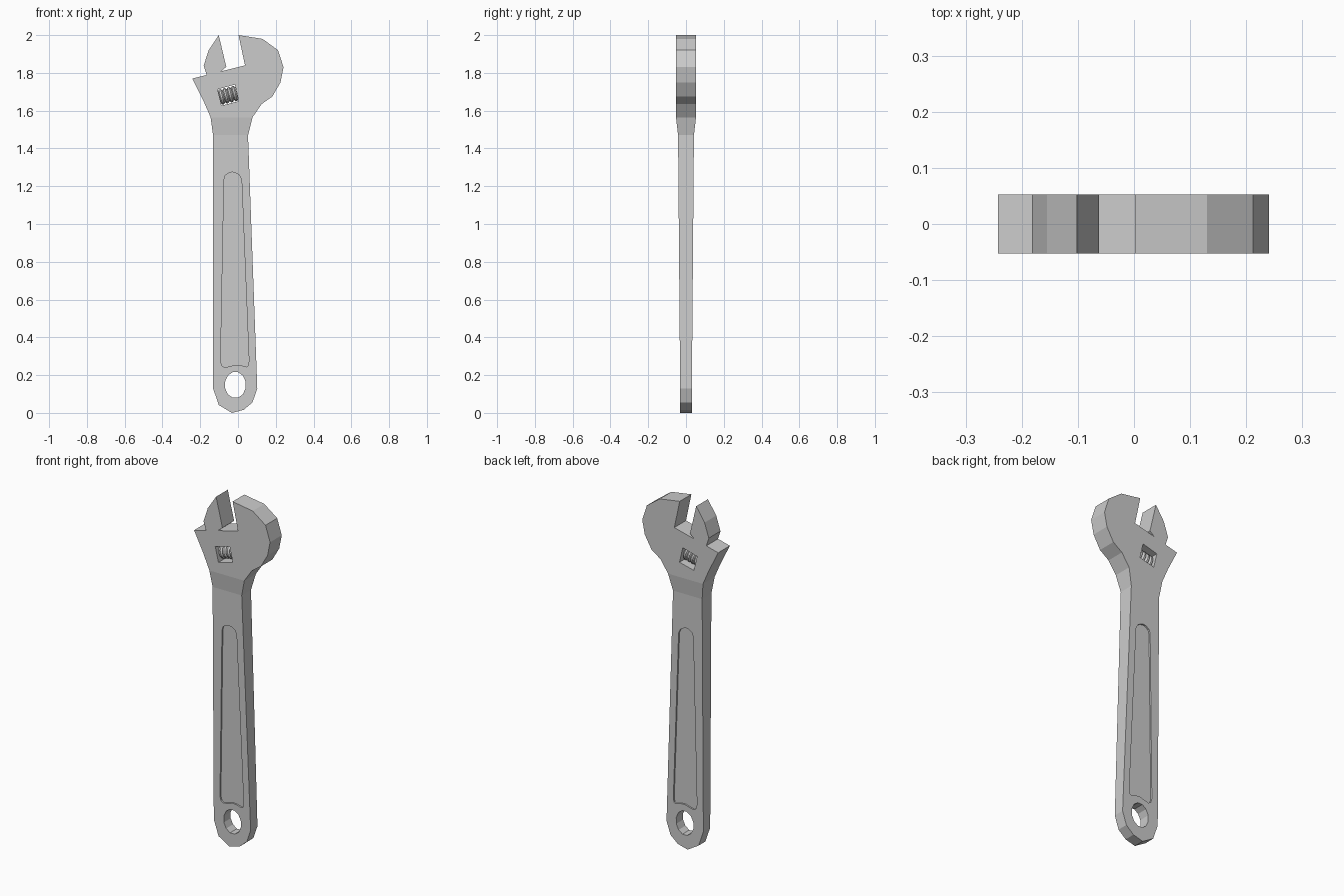
import bpy, bmesh
from math import sin, cos, pi, radians
from mathutils import Matrix

if "Cube" in bpy.data.objects:
    bpy.data.objects.remove(bpy.data.objects["Cube"])


def half_thickness(z):
    # piecewise taper of the wrench: thin handle, thick head
    keys = [(0.0, 0.031), (0.13, 0.031), (1.47, 0.042), (1.565, 0.053), (2.1, 0.053)]
    for (z0, t0), (z1, t1) in zip(keys, keys[1:]):
        if z <= z1:
            return t0 + (t1 - t0) * (max(z, z0) - z0) / (z1 - z0)
    return keys[-1][1]


def prism(name, profile, near, far, folds=()):
    # closed solid between y = near(z) and y = far(z), creased across at each fold height
    bm = bmesh.new()
    a = [bm.verts.new((x, near(z), z)) for x, z in profile]
    b = [bm.verts.new((x, far(z), z)) for x, z in profile]
    n = len(profile)
    bm.faces.new(a)
    bm.faces.new(b[::-1])
    for i in range(n):
        j = (i + 1) % n
        bm.faces.new((a[j], a[i], b[i], b[j]))
    for z in folds:
        for ring in (a, b):
            bmesh.ops.connect_verts(bm, verts=[v for v in ring if abs(v.co.z - z) < 1e-5])
    return finish(name, bm)


def finish(name, bm):
    bmesh.ops.recalc_face_normals(bm, faces=bm.faces)
    mesh = bpy.data.meshes.new(name)
    bm.to_mesh(mesh)
    bm.free()
    ob = bpy.data.objects.new(name, mesh)
    bpy.context.collection.objects.link(ob)
    return ob


def cut(target, cutter):
    cutter.hide_render = True
    mod = target.modifiers.new("cut", 'BOOLEAN')
    mod.operation = 'DIFFERENCE'
    mod.solver = 'EXACT'
    mod.object = cutter
    bpy.context.view_layer.objects.active = target
    bpy.ops.object.modifier_apply(modifier=mod.name)
    bpy.data.objects.remove(cutter)


def front(z):
    return -half_thickness(z)


# handle and fixed jaw
outline = [(0.003, 2.0), (0.13, 1.98), (0.212, 1.92), (0.241, 1.83), (0.225, 1.75),
           (0.182, 1.675), (0.125, 1.635), (0.077, 1.565), (0.053, 1.47),
           (0.102, 0.13), (0.077, 0.056), (0.03, 0.016), (-0.032, 0.0),
           (-0.102, 0.042), (-0.132, 0.13), (-0.132, 1.47), (-0.145, 1.565),
           (-0.182, 1.65), (-0.242, 1.77), (0.037, 1.84)]
body = prism("wrench_body", outline, front, half_thickness, (0.13, 1.47, 1.565))

# hanging hole
hole = [(-0.014 + 0.056 * cos(i * pi / 6 + pi / 12), 0.148 + 0.07 * sin(i * pi / 6 + pi / 12))
        for i in range(12)]
cut(body, prism("hole_cutter", hole, lambda z: -0.2, lambda z: 0.2))

# adjuster window
window = [(-0.108, 1.713), (-0.016, 1.738), (0.004, 1.65), (-0.087, 1.627)]
cut(body, prism("window_cutter", window, lambda z: -0.2, lambda z: 0.2))

# recessed panels on both faces of the handle
panel = [(-0.074, 1.235), (-0.067, 1.258), (-0.045, 1.272), (-0.03, 1.275), (-0.012, 1.27),
         (0.008, 1.258), (0.019, 1.235), (0.058, 0.275), (0.054, 0.25), (0.044, 0.244),
         (0.012, 0.253), (-0.014, 0.255), (-0.045, 0.246), (-0.07, 0.24), (-0.086, 0.25),
         (-0.092, 0.275)]
for side in (-1, 1):
    cut(body, prism("panel_cutter", panel, lambda z: side * 0.1,
                    lambda z: side * (half_thickness(z) - 0.009)))

# sliding jaw
prism("sliding_jaw", [(-0.102, 2.0), (-0.155, 1.92), (-0.182, 1.838), (-0.166, 1.789),
                      (-0.09, 1.808), (-0.062, 1.832)], front, half_thickness)

# ribbed adjuster screw, turned about its tilted axis
bm = bmesh.new()
sides, teeth, length = 16, 4, 0.094
pitch = length / teeth
stations = [(-length / 2, 0.032)]
for k in range(teeth):
    start = -length / 2 + k * pitch
    stations += [(start + pitch * 0.25, 0.041), (start + pitch * 0.65, 0.041),
                 (start + pitch, 0.032)]
rings = [[bm.verts.new((x, r * cos(2 * pi * i / sides), r * sin(2 * pi * i / sides)))
          for i in range(sides)] for x, r in stations]
for p, q in zip(rings, rings[1:]):
    for i in range(sides):
        j = (i + 1) % sides
        bm.faces.new((p[i], p[j], q[j], q[i]))
bm.faces.new(rings[0])
bm.faces.new(rings[-1])
bm.transform(Matrix.Translation((-0.052, 0, 1.682)) @ Matrix.Rotation(radians(-14), 4, 'Y'))
finish("adjuster_screw", bm)
